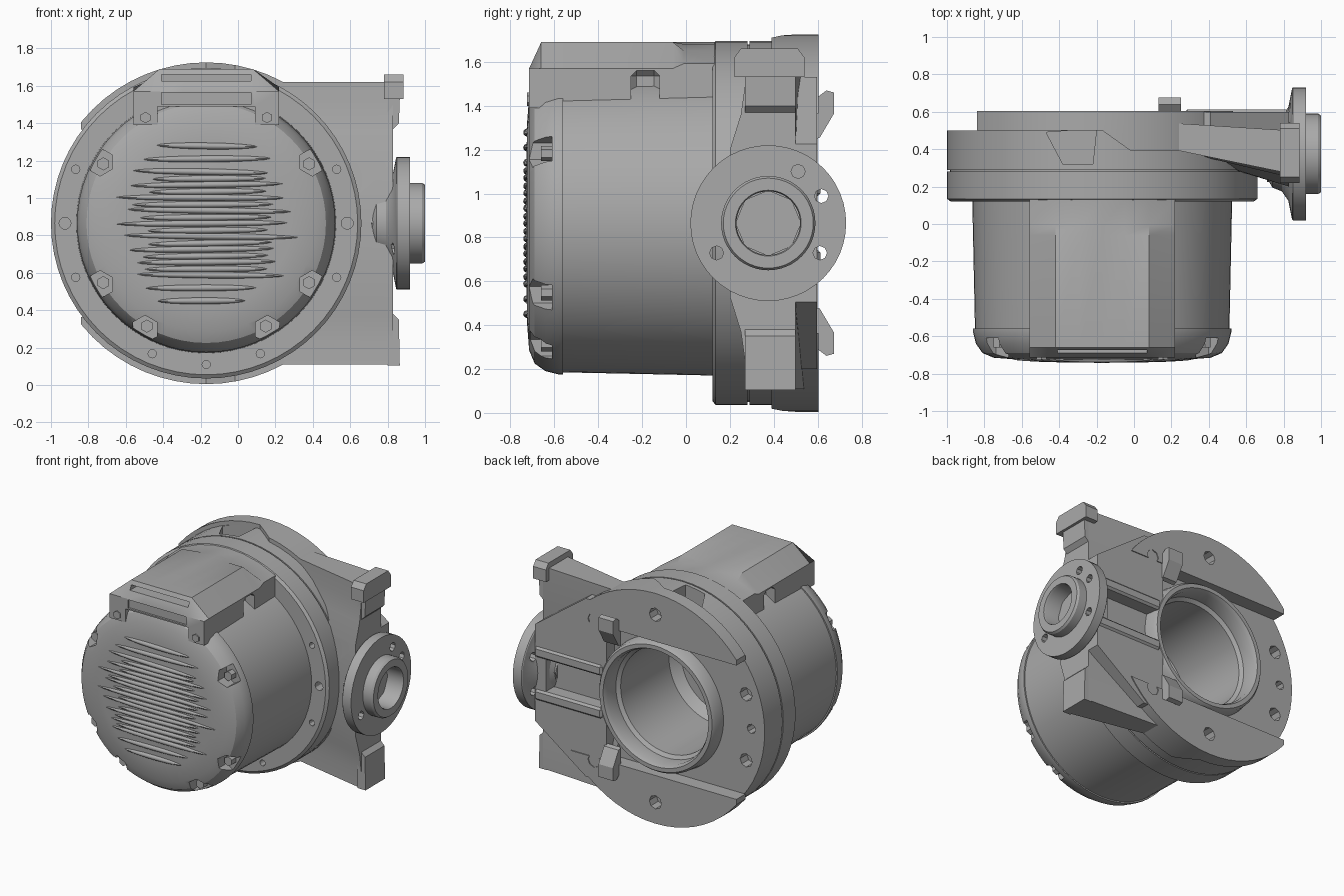
import bpy, bmesh, math, random
from mathutils import Matrix, Vector

random.seed(4)
old = bpy.data.objects.get("Cube")
if old:
    bpy.data.objects.remove(old)

CX, CZ = -0.17, 0.865      # motor axis, along y
OY = 0.375                 # output shaft axis, along x

metal = bpy.data.materials.new("cast_grey")
metal.use_nodes = True
metal.diffuse_color = (0.4, 0.4, 0.4, 1)
metal.node_tree.nodes["Principled BSDF"].inputs["Base Color"].default_value = (0.4, 0.4, 0.4, 1)


def smooth(ob, angle=30):
    bpy.ops.object.select_all(action='DESELECT')
    ob.select_set(True)
    bpy.context.view_layer.objects.active = ob
    bpy.ops.object.shade_smooth_by_angle(angle=math.radians(angle))


def finish(name, bm):
    bmesh.ops.recalc_face_normals(bm, faces=bm.faces)
    mesh = bpy.data.meshes.new(name)
    bm.to_mesh(mesh)
    bm.free()
    mesh.materials.append(metal)
    ob = bpy.data.objects.new(name, mesh)
    bpy.context.collection.objects.link(ob)
    smooth(ob)
    return ob


def loft(name, sections):
    """Skin matching rings of points and cap both ends."""
    bm = bmesh.new()
    rings = [[bm.verts.new(p) for p in s] for s in sections]
    n = len(rings[0])
    for a, b in zip(rings, rings[1:]):
        for i in range(n):
            j = (i + 1) % n
            bm.faces.new((a[i], a[j], b[j], b[i]))
    bm.faces.new(rings[0])
    bm.faces.new(rings[-1])
    return finish(name, bm)


def lathe(name, profile, axis='y', sides=64):
    """Spin (radius, height) pairs about the motor or the output axis."""
    bm = bmesh.new()
    vs = [bm.verts.new((r, 0, h)) for r, h in profile]
    for a, b in zip(vs, vs[1:]):
        bm.edges.new((a, b))
    bmesh.ops.spin(bm, geom=bm.verts[:] + bm.edges[:], cent=(0, 0, 0), axis=(0, 0, 1),
                   angle=math.tau, steps=sides, use_duplicate=False)
    bmesh.ops.remove_doubles(bm, verts=bm.verts, dist=0.0005)
    if axis == 'y':
        m = Matrix.Translation((CX, 0, CZ)) @ Matrix.Rotation(-math.pi / 2, 4, 'X')
    else:
        m = Matrix.Translation((0, OY, CZ)) @ Matrix.Rotation(math.pi / 2, 4, 'Y')
    bm.transform(m)
    return finish(name, bm)


def box(name, lo, hi, bevel=0.0):
    bm = bmesh.new()
    lo, hi = Vector(lo), Vector(hi)
    bmesh.ops.create_cube(bm, size=1, matrix=Matrix.Translation((lo + hi) / 2) @ Matrix.Diagonal((*(hi - lo), 1)))
    if bevel:
        bmesh.ops.bevel(bm, geom=bm.edges[:], offset=bevel, segments=1, affect='EDGES')
    return finish(name, bm)


def rod(name, centre, axis, radius, length, sides=12):
    bm = bmesh.new()
    rot = Vector((0, 0, 1)).rotation_difference(Vector(axis)).to_matrix().to_4x4()
    bmesh.ops.create_cone(bm, cap_ends=True, segments=sides, radius1=radius, radius2=radius,
                          depth=length, matrix=Matrix.Translation(centre) @ rot)
    return finish(name, bm)


def cut(ob, cutters):
    """Subtract the cutters, bake the result and drop them."""
    for c in cutters:
        c.hide_render = True
        mod = ob.modifiers.new("cut", 'BOOLEAN')
        mod.operation, mod.solver, mod.object = 'DIFFERENCE', 'EXACT', c
    bpy.context.view_layer.update()
    baked = bpy.data.meshes.new_from_object(ob.evaluated_get(bpy.context.evaluated_depsgraph_get()))
    ob.modifiers.clear()
    ob.data = baked
    for c in cutters:
        bpy.data.objects.remove(c)
    smooth(ob)


def polar(deg, r, y):
    a = math.radians(deg)
    return (CX + r * math.cos(a), y, CZ + r * math.sin(a))


# Motor barrel and rounded end cap with bolt pockets
lathe("motor_barrel", [(0.45, -0.57), (0.68, -0.57), (0.695, 0.14), (0.45, 0.14), (0.45, -0.57)])
cap = lathe("end_cap", [(0, -0.73), (0.45, -0.725), (0.58, -0.715), (0.64, -0.69),
                        (0.675, -0.64), (0.69, -0.58), (0.69, -0.56), (0, -0.56)])
bolt_angles = (30, -30, -60, -120, -150, 150)
cut(cap, [rod("c", polar(d, 0.655, -0.69), (0, 1, 0), 0.075, 0.16, 6) for d in bolt_angles])
for d in bolt_angles:
    rod("cap_bolt", polar(d, 0.635, -0.62), (0, 1, 0), 0.035, 0.08, 6)

# Cooling fins on the end cap, doubled across the middle
for i in range(21):
    z = 0.45 + i * 0.069 if i < 13 else 0.62 + (i - 13) * 0.069
    reach = 0.46 if i < 13 else 0.38
    half = reach * math.sqrt(1 - ((z - CZ) / 0.5) ** 2) * random.uniform(0.88, 1.05)
    bm = bmesh.new()
    bmesh.ops.create_uvsphere(bm, u_segments=16, v_segments=8, radius=1)
    bm.transform(Matrix.Translation((CX + random.uniform(-0.03, 0.03), -0.722, z))
                 @ Matrix.Rotation(random.uniform(-0.02, 0.02), 4, 'Y')
                 @ Matrix.Diagonal((half, 0.02, 0.018, 1)))
    finish("cooling_fin", bm)


# Terminal box: chamfered in front, following the flange curve at the back
def box_section(y, top, curved):
    pts = [(CX - 0.39, y, 1.39)]
    for dx in (-0.39, -0.25, -0.12, 0, 0.12, 0.25, 0.39):
        z = CZ + math.sqrt(0.825 ** 2 - dx * dx) if curved else min(top, 1.69 if abs(dx) < 0.3 else 1.57)
        pts.append((CX + dx, y, z))
    return pts + [(CX + 0.39, y, 1.39)]


terminal = loft("terminal_box", [box_section(-0.715, 1.57, False), box_section(-0.66, 1.69, False),
                                 box_section(-0.06, 1.69, False), box_section(-0.01, 1.69, True),
                                 box_section(0.13, 1.69, True)])
cut(terminal, [box("c", (-0.43, -0.8, 1.3), (0.09, -0.67, 1.49)),
               box("c", (-0.41, -0.8, 1.625), (0.07, -0.6, 1.66)),
               box("c", (-0.41, -0.8, 1.5), (0.07, -0.7, 1.565)),
               box("c", (0.12, -0.25, 1.3), (0.4, -0.12, 1.56), 0.025),
               box("c", (-0.7, -0.25, 1.3), (-0.46, -0.12, 1.56), 0.025)])
for x in (-0.495, 0.155):
    rod("terminal_screw", (x, -0.71, 1.43), (0, 1, 0), 0.03, 0.03, 6)

# Front mounting flange with its ring of small holes
flange = lathe("mounting_flange", [(0.45, 0.12), (0.81, 0.12), (0.83, 0.135), (0.83, 0.28), (0.45, 0.28), (0.45, 0.12)])
cut(flange, [rod("c", polar(d, 0.755, 0.15), (0, 1, 0), 0.032 if d in (0, 180) else 0.022, 0.2)
             for d in (0, 22.5, -22.5, -67.5, -90, -112.5, 180, 157.5, -157.5)])
lathe("flange_seam", [(0.45, 0.27), (0.815, 0.27), (0.815, 0.31), (0.45, 0.31), (0.45, 0.27)])

# Gear housing with a stepped open bore and a raised rim
housing = lathe("gear_housing", [(0, -0.25), (0.5, -0.25), (0.5, 0.29), (0.83, 0.29), (0.83, 0.5),
                                 (0.49, 0.5), (0.48, 0.58), (0.465, 0.6), (0.435, 0.6), (0.42, 0.57),
                                 (0.42, 0.47), (0.395, 0.45), (0.395, -0.12), (0.34, -0.19), (0, -0.2)])
dent = [(-0.47, 0.49), (-0.38, 0.32), (-0.22, 0.32), (-0.2, 0.51)]
cut(housing, [loft("c", [[(x, y, z) for x, y in dent] for z in (1.56, 1.8)])]
    + [rod("c", polar(d, 0.72, 0.5), (0, 1, 0), r, 0.16, 8)
       for d, r in ((160, 0.05), (180, 0.035), (200, 0.05))])

# Raised rear plates above and below the middle band
for side in (1, -1):
    plate = lathe("rear_plate", [(0, 0.39), (0.86, 0.39), (0.86, 0.605), (0, 0.605)])
    lo, hi = (-2, CZ + 0.5) if side > 0 else (CZ - 0.5, 3)
    step = [(-2, 0.3), (0.11, 0.3), (-0.17, 0.5), (-2, 0.5)]
    cut(plate, [box("c", (-2, 0, lo), (2, 1, hi)),
                box("c", (-2, 0, -1), (-0.84, 1, 3)),
                loft("c", [[(x, y, z) for x, y in step] for z in (-1, 3)]),
                rod("c", polar(90 * side, 0.7, 0.6), (0, 1, 0), 0.05, 0.16, 8),
                rod("c", polar(46 * side, 0.73, 0.6), (0, 1, 0), 0.05, 0.16, 8)])
    # Clip standing on the plate
    clip = [(0.58, 0.38), (0.61, 0.39), (0.675, 0.5), (0.675, 0.595), (0.64, 0.605), (0.58, 0.56)]
    loft("plate_clip", [[(x, y, CZ + side * h) for y, h in clip] for x in (0.13, 0.25)])

# Side arm widening towards the output flange
inner = [(0.4, 1.62), (0.4, 1.5), (0.4, 1.36), (0.39, 1.2), (0.39, 0.53), (0.4, 0.37), (0.4, 0.23), (0.4, 0.11),
         (0.54, 0.11), (0.52, 0.46), (0.5, 0.53), (0.5, 1.2), (0.52, 1.27), (0.54, 1.62)]
outer = [(0.27, 1.62), (0.27, 1.5), (0.25, 1.36), (0.2, 1.2), (0.2, 0.53), (0.25, 0.37), (0.27, 0.23), (0.27, 0.11),
         (0.5, 0.11), (0.5, 0.46), (0.5, 0.53), (0.5, 1.2), (0.5, 1.27), (0.5, 1.62)]
arm = loft("side_arm", [[(x, y, z) for y, z in s] for x, s in ((0.2, inner), (0.83, outer))])
bolt_hole = ((0.53, 0.5, CZ), (0, 1, 0), 0.05, 0.16, 8)
cut(arm, [rod("c", (CX, 0.5, CZ), (0, 1, 0), 0.47, 1.2, 64), rod("c", *bolt_hole)])

# Tapered rear shoulder joining the plates to the output, with a ribbed channel
outline = [(0.24, 0.665), (0.41, 0.665), (0.83, 0.36), (0.83, -0.36), (0.41, -0.665), (0.24, -0.665)]
shoulder = loft("rear_shoulder", [[(x, y, CZ + h) for x, h in outline] for y in (0.42, 0.598)])
cut(shoulder, [rod("c", (CX, 0.5, CZ), (0, 1, 0), 0.47, 1.2, 64),
               box("c", (0.2, 0.5, CZ - 0.13), (0.74, 0.7, CZ + 0.13)),
               rod("c", *bolt_hole)])
for z in (CZ - 0.16, CZ + 0.16):
    box("shoulder_rib", (0.27, 0.45, z - 0.04), (0.83, 0.612, z + 0.04), 0.015)

# Mounting pads at the arm corners
loft("upper_pad", [[(x, 0.22, 1.53), (x, 0.54, 1.53), (x, 0.54, 1.62), (x, 0.51, 1.66),
                    (x, 0.25, 1.66), (x, 0.22, 1.62)] for x in (0.78, 0.885)])
for name, z0, z1, z2 in (("upper_lip", 1.53, 1.4, 1.37), ("lower_pad", 0.105, 0.35, 0.38)):
    loft(name, [[(0.8, y, z0), (0.865, y, z0), (0.86, y, z1), (0.83, y, z2), (0.8, y, z2)]
                for y in (0.27, 0.5)])

# Output flange, hub and bore
out = lathe("output_flange", [(0.145, 0.72), (0.18, 0.74), (0.2, 0.79), (0.25, 0.825), (0.35, 0.845),
                              (0.355, 0.85), (0.355, 0.92), (0.215, 0.92), (0.215, 0.985), (0.205, 1.0),
                              (0.15, 1.0), (0.145, 0.985), (0.145, 0.72)], 'x', 48)
cut(out, [rod("c", (0.9, OY + 0.272 * math.cos(a), CZ + 0.272 * math.sin(a)), (1, 0, 0), 0.032, 0.3, 8)
          for a in map(math.radians, (60, 27, -30, -150))])
rod("output_shaft_core", (0.79, OY, CZ), (1, 0, 0), 0.15, 0.16, 8)
